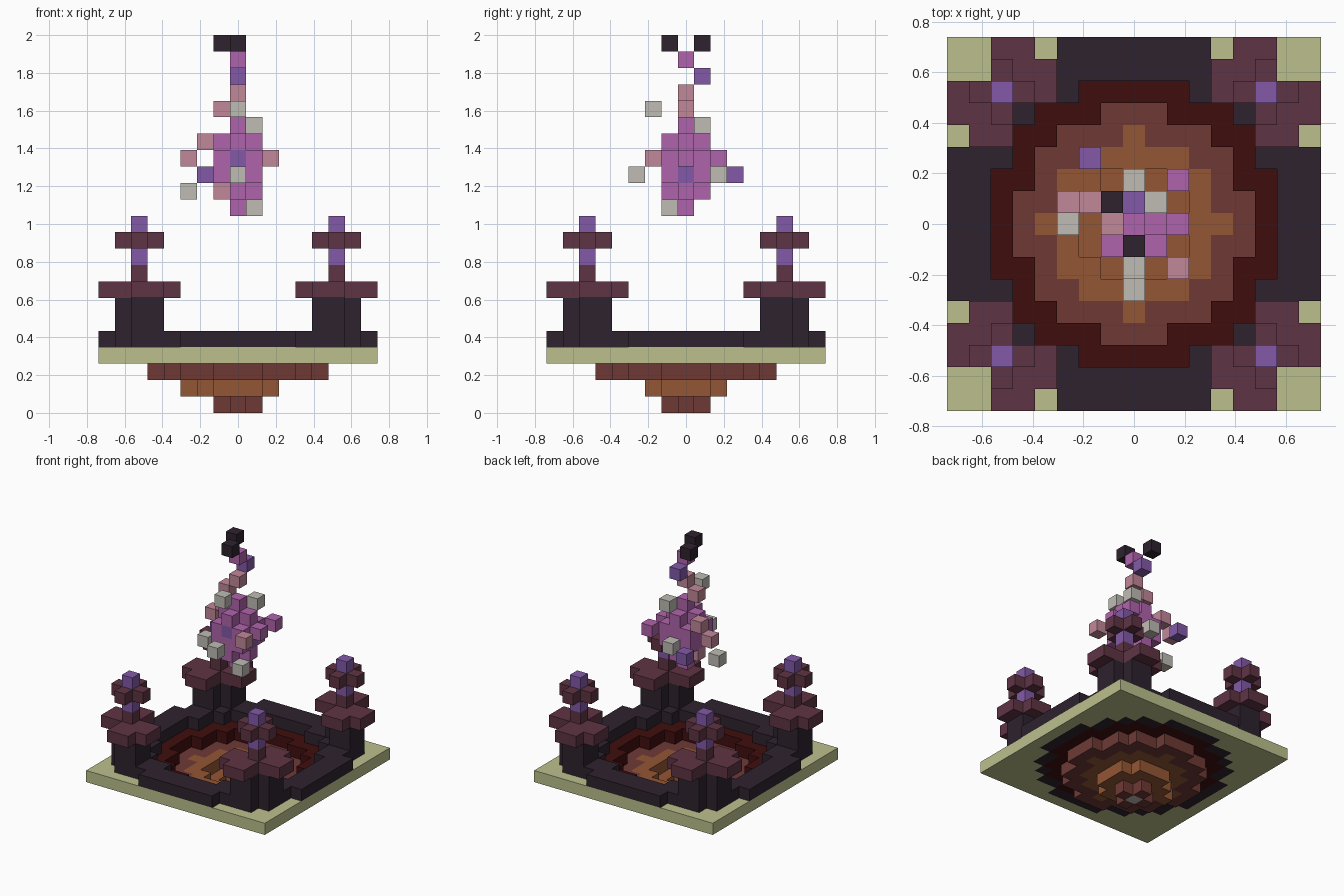
import bpy, bmesh
from mathutils import Vector

cube = bpy.data.objects.get("Cube")
if cube:
    bpy.data.objects.remove(cube, do_unlink=True)

U = 2 / 23  # edge of one block


def material(name, rgb):
    lin = [((c / 255 + 0.055) / 1.055) ** 2.4 if c > 10 else c / 3294 for c in rgb] + [1]
    m = bpy.data.materials.new(name)
    m.use_nodes = True
    m.diffuse_color = lin
    m.node_tree.nodes["Principled BSDF"].inputs["Base Color"].default_value = lin
    return m


PALE = material("pale green", (188, 192, 140))
DARK = material("dark stone", (46, 34, 46))
BLOOD = material("dark red", (64, 13, 13))
BROWN = material("red brown", (110, 58, 53))
ORANGE = material("orange brown", (148, 86, 52))
MAROON = material("maroon", (95, 52, 68))
PURPLE = material("purple", (131, 90, 168))
MAGENTA = material("magenta", (176, 100, 172))
PINK = material("pink", (193, 135, 153))
GREY = material("warm grey", (191, 188, 180))

AXES = [Vector(a) for a in ((1, 0, 0), (0, 1, 0), (0, 0, 1))]


def blocks(name, mat, cells):
    """Mesh the outer faces of a set of unit blocks."""
    cells = set(cells)
    bm = bmesh.new()
    for c in cells:
        centre = Vector(c) + Vector((0, 0, 0.5))
        for a in range(3):
            for s in (1, -1):
                n = AXES[a] * s
                if tuple(int(v) for v in Vector(c) + n) in cells:
                    continue
                p, q = AXES[(a + 1) % 3] * s, AXES[(a + 2) % 3]
                ring = (-p - q, p - q, p + q, q - p)
                bm.faces.new([bm.verts.new((centre + (n + r) / 2) * U) for r in ring])
    bmesh.ops.remove_doubles(bm, verts=bm.verts, dist=U / 100)
    mesh = bpy.data.meshes.new(name)
    bm.to_mesh(mesh)
    bm.free()
    mesh.materials.append(mat)
    obj = bpy.data.objects.new(name, mesh)
    bpy.context.scene.collection.objects.link(obj)
    return obj


def disc(*half):
    """Stepped disc from the half width of each row, middle row first."""
    return {(i, j) for j in range(1 - len(half), len(half))
            for i in range(-half[abs(j)], half[abs(j)] + 1)}


def at(cells, *levels):
    return {(i, j, k) for i, j in cells for k in levels}


def square(lo, hi):
    return {(i, j) for i in range(lo, hi + 1) for j in range(lo, hi + 1)}


# Flat outlines of the bowl, largest first
basin = disc(6, 6, 6, 5, 5, 4, 2)
bowl = disc(5, 5, 4, 4, 3, 1)
core = disc(4, 3, 3, 2, 0)
pit = disc(2, 2, 1)
plus = disc(1, 0)
lip = {(i + a, j + b) for i, j in basin for a, b in plus} - basin

# Ground plate and raised rim
ground = square(-8, 8)
rim = {(i, j) for i, j in ground - basin
       if min(abs(i), abs(j)) <= (3 if max(abs(i), abs(j)) == 8 else 6)}
blocks("ground_plate", PALE, at(ground - basin - lip, 3))
blocks("basin_lip", DARK, at(lip, 3))
blocks("rim", DARK, at(rim, 4))

# Stepped bowl
blocks("basin_ring", BLOOD, at(basin - bowl, 3))
blocks("bowl_ring", BROWN, at(bowl - core, 2))
blocks("bowl_core", ORANGE, at(core - pit, 2) | at((pit | {(-3, 0)}) - plus, 1))
blocks("bowl_tip", BROWN, at(plus - {(0, 0)}, 0))
blocks("tip_centre", GREY, [(0, 0, 0)])

# Corner pillars, described for one corner and mirrored
shaft = square(5, 7) - {(5, 5), (7, 7)}
cap = square(4, 8) - square(7, 8) - square(4, 5) - {(4, 8), (8, 4)}
star = {(i + 6, j + 6) for i, j in plus}
middle = {(6, 6)}
pillar = [("shaft", DARK, at(shaft, 5, 6)),
          ("cap", MAROON, at(cap, 7) | at(middle, 8)),
          ("star", MAROON, at(star - middle, 10)),
          ("crystal", PURPLE, at(middle, 9, 10, 11))]
for sx, side in ((1, "left"), (-1, "right")):
    for sy, end in ((-1, "front"), (1, "back")):
        for part, mat, cells in pillar:
            blocks(f"{end}_{side}_pillar_{part}", mat,
                   {(sx * i, sy * j, k) for i, j, k in cells})

# Floating flame: body with loose sparks around it
sparks = {
    "purple": (PURPLE, [(0, -1, 15), (1, 0, 14), (-2, 3, 14), (0, 1, 20)]),
    "pink": (PINK, [(-1, 0, 13), (2, -2, 15), (-3, 1, 15), (-2, 1, 16),
                    (-1, 0, 18), (0, 0, 19)]),
    "grey": (GREY, [(1, -1, 12), (-3, 0, 13), (0, -3, 14), (0, 2, 14),
                    (1, 1, 17), (0, -2, 18)]),
    "dark": (DARK, [(-1, 1, 22), (0, -1, 22)]),
}
body = at(plus, 13, 16) | at(square(-1, 1), 14, 15) | at({(0, 0)}, 12, 17, 21)
body |= {(2, 0, 15), (2, 2, 15)}
for name, (mat, cells) in sparks.items():
    blocks(name + "_sparks", mat, cells)
    body -= set(cells)
blocks("flame_body", MAGENTA, body)
